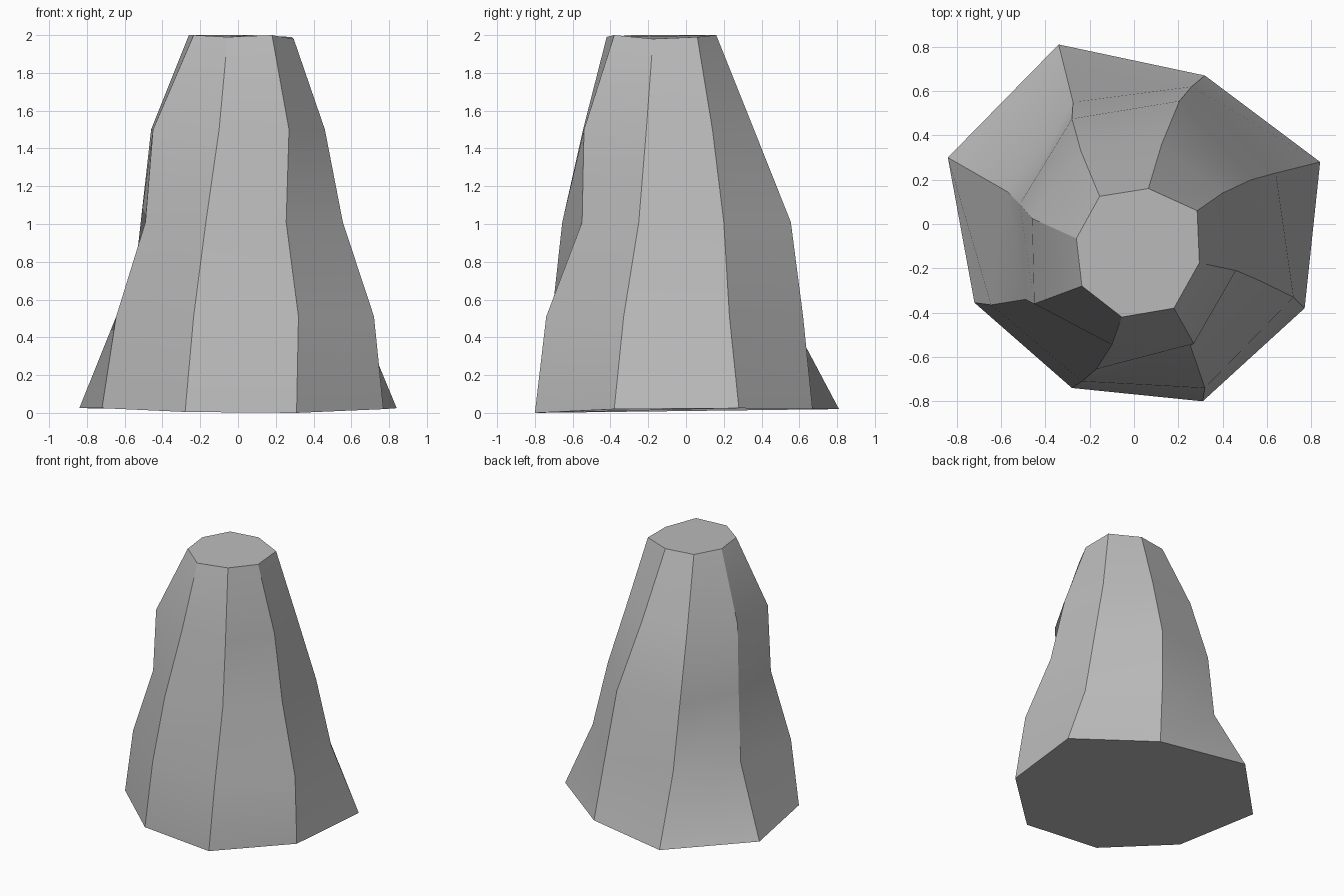
import bpy
import bmesh
import math

# Remove the default cube
default_cube = bpy.data.objects.get("Cube")
if default_cube:
    bpy.data.objects.remove(default_cube, do_unlink=True)


def make_material(name, colour):
    material = bpy.data.materials.new(name)
    material.use_nodes = True
    material.diffuse_color = colour
    shader = material.node_tree.nodes["Principled BSDF"]
    shader.inputs["Base Color"].default_value = colour
    shader.inputs["Roughness"].default_value = 0.9
    return material


stone_grey = make_material("stone grey", (0.5, 0.5, 0.5, 1.0))

# Heights of the rings between the uneven base and crown
ring_heights = (0.51, 1.01, 1.5)

# Each ridge climbs the rock: base z, top z, then plan positions from base to top
ridges = (
    (0.0, 2.0, (.31, -.80), (.32, -.74), (.255, -.55), (.27, -.54), (.18, -.38)),
    (.02, 1.98, (.77, -.38), (.72, -.33), (.555, -.25), (.46, -.21), (.295, -.175)),
    (.025, 1.99, (.84, .28), (.64, .23), (.53, .20), (.40, .14), (.285, .06)),
    (.02, 2.0, (.32, .67), (.26, .62), (.205, .555), (.125, .36), (.065, .16)),
    (.02, 2.0, (-.34, .81), (-.275, .55), (-.28, .475), (-.24, .33), (-.155, .125)),
    (.025, 2.0, (-.84, .30), (-.57, .145), (-.515, .09), (-.46, .025), (-.26, -.065)),
    (.025, 2.0, (-.72, -.355), (-.645, -.365), (-.49, -.34), (-.45, -.36), (-.235, -.28)),
    (.005, 1.99, (-.28, -.74), (-.235, -.71), (-.17, -.655), (-.10, -.545), (-.055, -.42)),
)


def build_rock(name, material):
    mesh = bpy.data.meshes.new(name)
    bm = bmesh.new()

    # Vertices along every ridge
    columns = []
    for base_z, top_z, *plan in ridges:
        heights = (base_z, *ring_heights, top_z)
        columns.append([bm.verts.new((x, y, z)) for (x, y), z in zip(plan, heights)])

    # Side panels between neighbouring ridges
    for index, column in enumerate(columns):
        neighbour = columns[(index + 1) % len(columns)]
        for low in range(len(column) - 1):
            high = low + 1
            bm.faces.new((column[low], neighbour[low], neighbour[high], column[high]))

    # Flat base and crown
    bm.faces.new([column[0] for column in reversed(columns)])
    bm.faces.new([column[-1] for column in columns])

    bmesh.ops.recalc_face_normals(bm, faces=bm.faces)
    bm.to_mesh(mesh)
    bm.free()
    mesh.materials.append(material)

    rock = bpy.data.objects.new(name, mesh)
    bpy.context.collection.objects.link(rock)
    return rock


rock = build_rock("rock_pillar", stone_grey)

# Soft panels with crisp ridges
bpy.ops.object.select_all(action="DESELECT")
rock.select_set(True)
bpy.context.view_layer.objects.active = rock
bpy.ops.object.shade_smooth_by_angle(angle=math.radians(30))
